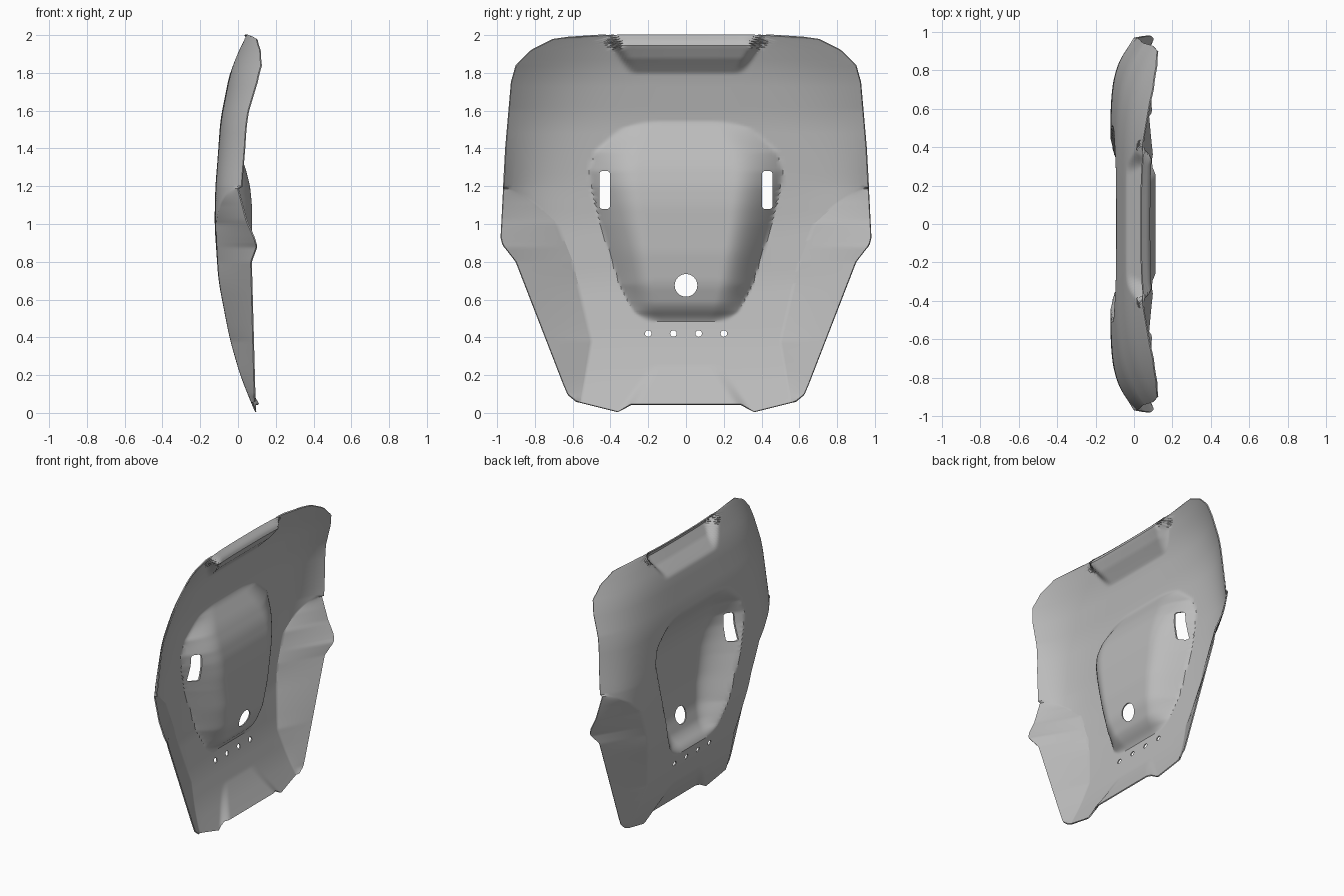
import bpy, bmesh, math
from mathutils import Matrix

if "Cube" in bpy.data.objects:
    bpy.data.objects.remove(bpy.data.objects["Cube"])

grey = bpy.data.materials.new("light_grey")
grey.use_nodes = True
COLOUR = (0.5, 0.5, 0.5, 1)
grey.diffuse_color = COLOUR
grey.node_tree.nodes["Principled BSDF"].inputs["Base Color"].default_value = COLOUR


def linear(table, t):
    """Piecewise linear lookup, clamped at both ends."""
    if t <= table[0][0]:
        return table[0][1]
    for (a, va), (b, vb) in zip(table, table[1:]):
        if t <= b:
            return va + (vb - va) * (t - a) / (b - a)
    return table[-1][1]


def smooth(table, t, reach=0.06):
    """Lookup with the corners rounded off."""
    samples = [linear(table, t + reach * k / 3) for k in range(-3, 4)]
    return sum(samples) / len(samples)


def ease(t):
    t = min(max(t, 0), 1)
    return t * t * (3 - 2 * t)


# Height to depth of the middle, and height to half width of the outline
SPINE = [(-0.1, 0.14), (0.05, 0.075), (0.2, 0.015), (0.4, -0.042), (0.7, -0.1),
         (1.0, -0.121), (1.2, -0.117), (1.55, -0.09), (1.8, -0.04), (2.0, 0.03), (2.1, 0.07)]
OUTLINE = [(0.05, 0.58), (0.09, 0.625), (0.8, 0.9), (0.89, 0.97), (0.93, 0.98), (1.4, 0.955),
           (1.75, 0.925), (1.84, 0.9), (1.92, 0.82), (1.98, 0.7), (1.995, 0.58), (2.0, 0.45)]
# Side curl: amount and sharpness
CURL = [(1.2, 0.12), (1.6, 0.145), (1.85, 0.185), (2.0, 0.2)]
POWER = [(1.2, 8), (1.6, 5), (2.0, 3)]
# Folded lower wings: fold line and depth of the outer edge
WING_TOP = 1.19
FOLD = [(0.05, 0.56), (0.38, 0.5), (0.8, 0.6), (1.0, 0.68), (1.1, 0.79), (1.19, 0.92), (1.4, 0.9),
        (1.75, 0.86), (1.92, 0.74), (2.0, 0.4)]
WING_EDGE = [(0.05, 0.09), (0.8, 0.07), (0.88, 0.1), (0.93, 0.085), (1.02, 0.045), (1.19, 0.0)]
# Central bulge: half width and depth along the middle
BULGE_WIDTH = [(0.49, 0.22), (0.54, 0.28), (0.68, 0.35), (1.0, 0.45), (1.2, 0.5), (1.28, 0.51),
               (1.38, 0.48), (1.5, 0.35), (1.535, 0.25)]
BULGE_DEPTH = [(0.49, -0.064), (0.56, 0.01), (0.68, 0.052), (0.85, 0.07), (1.1, 0.07),
               (1.2, 0.06), (1.3, 0.035), (1.4, -0.01), (1.535, -0.092)]
# Top lip offset and bottom edge line
LIP = [(1.8, 0), (1.88, 0.05), (1.945, 0.07), (1.965, 0.055), (2.0, 0.005)]
HEM = [(0, 0.045), (0.29, 0.045), (0.36, 0.005), (0.58, 0.06)]


def body_depth(y, z):
    return smooth(SPINE, z) + linear(CURL, z) * (y / 0.95) ** linear(POWER, z)


def shell_depth(y, z, fold, wing):
    if wing > 0 and z < WING_TOP:
        root = body_depth(fold, z)
        x = root + (linear(WING_EDGE, z) - root) * wing
    else:
        x = body_depth(y, z)
    # bulge
    q = y / linear(BULGE_WIDTH, z)
    if 0.49 < z < 1.535 and q < 1:
        side = math.sin(math.pi / 2 * min(1, (1 - q) / 0.5))
        x += max(0, smooth(BULGE_DEPTH, z, 0.03) - smooth(SPINE, z)) * side
    # top lip
    if z > 1.8:
        x += linear(LIP, z) * ease((0.31 + (z - 1.8) * 0.6 - y) / 0.06)
    # raised bottom centre
    if z < 0.25:
        x += 0.03 * (0.25 - z) / 0.2 * ease((0.36 - 0.65 * z - y) / 0.08)
    return x


# Shell sheet, with columns that follow the fold lines
ROWS, INNER, OUTER = 180, 48, 20
HALF = INNER + OUTER
bm = bmesh.new()
grid = []
for r in range(ROWS + 1):
    level = 0.05 + 1.95 * r / ROWS
    width, fold = linear(OUTLINE, level), linear(FOLD, level)
    row = []
    for c in range(-HALF, HALF + 1):
        n = abs(c)
        wing = max(0, n - INNER) / OUTER
        y = fold * n / INNER if n <= INNER else fold + (width - fold) * wing
        z = level + (linear(HEM, y) - 0.05) * max(0, 1 - (level - 0.05) / 0.1)
        row.append(bm.verts.new((shell_depth(y, z, fold, wing), math.copysign(y, c), z)))
    grid.append(row)
for low, high in zip(grid, grid[1:]):
    for i in range(2 * HALF):
        bm.faces.new((low[i], low[i + 1], high[i + 1], high[i]))
mesh = bpy.data.meshes.new("back_shell")
bm.to_mesh(mesh)
bm.free()
mesh.materials.append(grey)
shell = bpy.data.objects.new("back_shell", mesh)
bpy.context.collection.objects.link(shell)

# Cutter for the strap slots, the round hole and the row of small holes
bm = bmesh.new()


def round_cut(y, z, radius):
    place = Matrix.Translation((0, y, z)) @ Matrix.Rotation(math.pi / 2, 4, 'Y')
    bmesh.ops.create_cone(bm, cap_ends=True, segments=32, radius1=radius, radius2=radius,
                          depth=1, matrix=place)


for side in (-1, 1):
    place = Matrix.Translation((0, side * 0.43, 1.18)) @ Matrix.Diagonal((1, 0.055, 0.2, 1))
    made = bmesh.ops.create_cube(bm, size=1, matrix=place)
    edges = {e for v in made["verts"] for e in v.link_edges
             if abs(e.verts[0].co.x - e.verts[1].co.x) > 0.5}
    bmesh.ops.bevel(bm, geom=list(edges), offset=0.015, segments=4, affect='EDGES', profile=0.5)
round_cut(0, 0.675, 0.06)
for i in range(4):
    round_cut(-0.2 + i * 0.1335, 0.42, 0.017)
cut_mesh = bpy.data.meshes.new("hole_cutter")
bm.to_mesh(cut_mesh)
bm.free()
cutter = bpy.data.objects.new("hole_cutter", cut_mesh)
bpy.context.collection.objects.link(cutter)
cutter.hide_render = True

# Thickness and holes
solid = shell.modifiers.new("thickness", 'SOLIDIFY')
solid.thickness = 0.008
solid.offset = 0
holes = shell.modifiers.new("holes", 'BOOLEAN')
holes.operation = 'DIFFERENCE'
holes.solver = 'EXACT'
holes.object = cutter
bpy.ops.object.select_all(action='DESELECT')
bpy.context.view_layer.objects.active = shell
shell.select_set(True)
for name in ("thickness", "holes"):
    bpy.ops.object.modifier_apply(modifier=name)
bpy.data.objects.remove(cutter)
bpy.ops.object.shade_smooth_by_angle(angle=math.radians(30))
